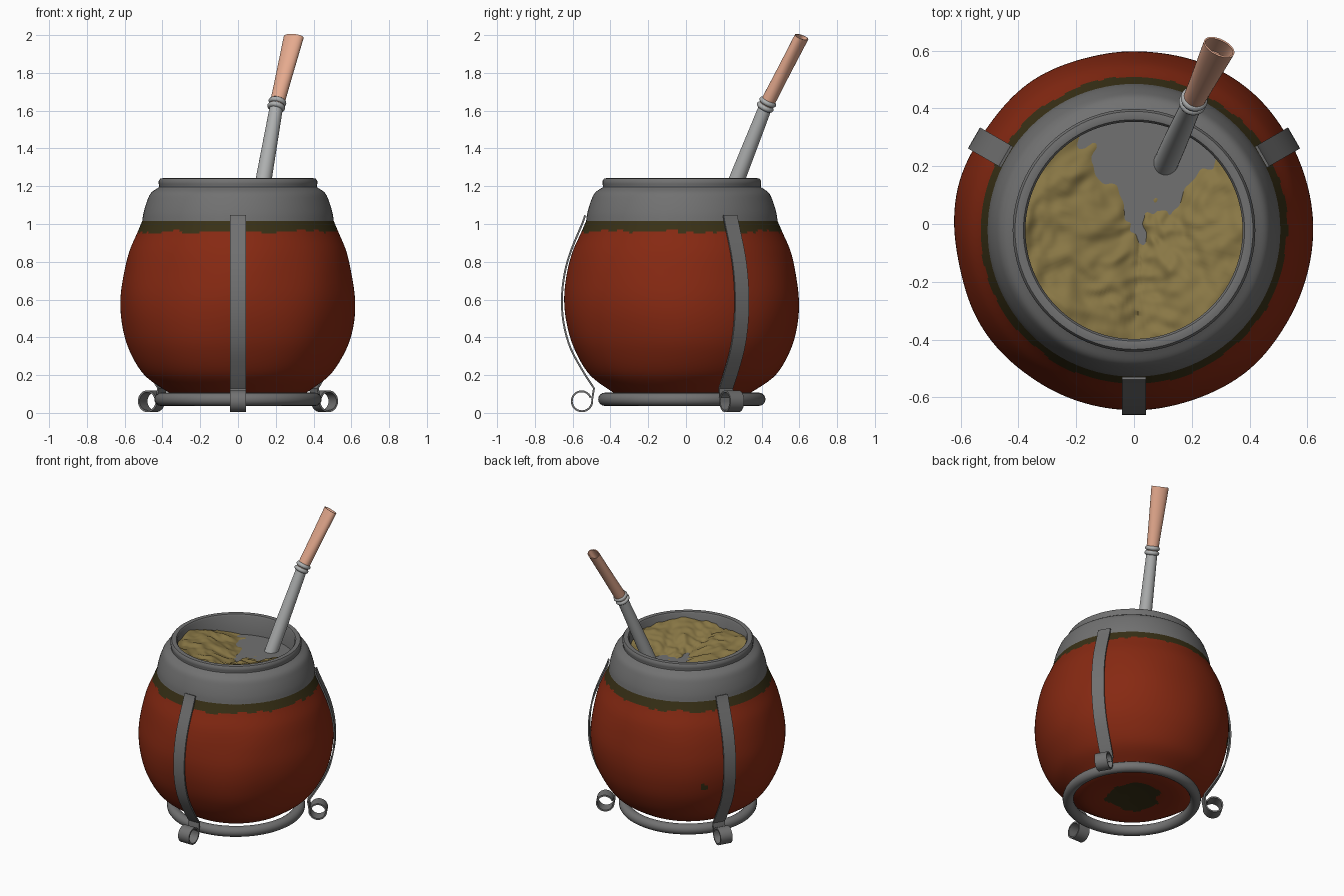
import bpy, bmesh, math
from mathutils import Vector, noise

if "Cube" in bpy.data.objects:
    bpy.data.objects.remove(bpy.data.objects["Cube"])

CY = -0.022  # the gourd's axis sits slightly forward


def material(name, rgb):
    m = bpy.data.materials.new(name)
    m.diffuse_color = (*rgb, 1)
    m.use_nodes = True
    m.node_tree.nodes["Principled BSDF"].inputs["Base Color"].default_value = m.diffuse_color
    return m


RED = material("red gourd", (0.24, 0.022, 0.006))
OLIVE = material("dark olive", (0.04, 0.03, 0.008))
STEEL = material("grey metal", (0.165, 0.165, 0.165))
SILVER = material("light metal", (0.42, 0.43, 0.43))
COPPER = material("salmon copper", (0.78, 0.40, 0.27))
HERB = material("yellow green herb", (0.25, 0.185, 0.06))


def finish(name, bm, mats, angle=40):
    bmesh.ops.recalc_face_normals(bm, faces=bm.faces[:])
    me = bpy.data.meshes.new(name)
    bm.to_mesh(me)
    bm.free()
    ob = bpy.data.objects.new(name, me)
    bpy.context.collection.objects.link(ob)
    for m in mats:
        me.materials.append(m)
    bpy.ops.object.select_all(action='DESELECT')
    ob.select_set(True)
    bpy.context.view_layer.objects.active = ob
    bpy.ops.object.shade_smooth_by_angle(angle=math.radians(angle))
    return ob


def loft(bm, rings, cap_start=False, cap_end=False, closed=False):
    """Skin a list of point rings."""
    loops = [[bm.verts.new(p) for p in ring] for ring in rings]
    n = len(loops[0])
    pairs = list(zip(loops, loops[1:])) + ([(loops[-1], loops[0])] if closed else [])
    for a, b in pairs:
        for i in range(n):
            j = (i + 1) % n
            bm.faces.new((a[i], a[j], b[j], b[i]))
    if cap_start:
        bm.faces.new(loops[0])
    if cap_end:
        bm.faces.new(loops[-1])


def circle(r, z, n):
    return [Vector((r * math.cos(t), CY + r * math.sin(t), z))
            for t in (2 * math.pi * i / n for i in range(n))]


def smooth_curve(pts, steps):
    """Catmull-Rom curve through (radius, height) points."""
    p = [Vector(q) for q in pts]
    p = [2 * p[0] - p[1]] + p + [2 * p[-1] - p[-2]]
    out = []
    for a, b, c, d in zip(p, p[1:], p[2:], p[3:]):
        for s in range(steps):
            t = s / steps
            out.append(0.5 * (2 * b + (c - a) * t + (2 * a - 5 * b + 4 * c - d) * t * t
                              + (3 * b - a - 3 * c + d) * t ** 3))
    return out + [p[-2]]


# Gourd body: lathed, slightly lumpy, painted by height
GOURD = [(0.02, 0.10), (0.12, 0.095), (0.22, 0.085), (0.32, 0.09), (0.40, 0.13), (0.50, 0.21),
         (0.575, 0.34), (0.612, 0.47), (0.622, 0.60), (0.607, 0.73), (0.578, 0.85),
         (0.535, 0.95), (0.505, 1.02)]
bm = bmesh.new()
N = 160
rings = []
for r, z in smooth_curve(GOURD, 8):
    ring = circle(r, z, N)
    for p in ring:
        w = 0.02 * noise.noise(Vector((p.x, p.y, p.z * 0.6)) * 3.0) * min(1, max(0, (1.0 - z) * 4))
        p.x += p.x * w
        p.y += (p.y - CY) * w
    rings.append(ring)
loft(bm, rings, cap_start=True)
for f in bm.faces:
    c = f.calc_center_median()
    ang = Vector((c.x, c.y, 0)).normalized()
    edge = 0.958 + 0.018 * noise.noise(ang * 3) + 0.014 * noise.noise(ang * 11)
    stain = c.z < 0.12 and math.hypot(c.x, c.y - CY) < 0.17 + 0.05 * noise.noise(c * 9)
    spot = (c - Vector((-0.43, 0.41, 0.46))).length < 0.022
    f.material_index = int(c.z > edge or stain or spot)
finish("gourd_body", bm, [RED, OLIVE])

# Metal collar with rolled rim and inner wall
collar = smooth_curve([(0.508, 1.008), (0.50, 1.06), (0.482, 1.12), (0.46, 1.165), (0.418, 1.195)], 5)
collar += [Vector(q) for q in ((0.418, 1.205), (0.42, 1.212), (0.42, 1.228), (0.412, 1.24), (0.396, 1.243),
                               (0.383, 1.24), (0.376, 1.23), (0.376, 1.04), (0.49, 1.008))]
bm = bmesh.new()
loft(bm, [circle(r, z, 96) for r, z in collar], closed=True)
finish("collar", bm, [STEEL])

# Inner floor
bm = bmesh.new()
bm.faces.new([bm.verts.new(p) for p in circle(0.38, 1.10, 96)])
finish("cup_floor", bm, [STEEL])

# Heaped herb with a wedge scooped out around the straw
bm = bmesh.new()
rings = []
for k in range(1, 49):
    ring = circle(0.378 * k / 48, 0, 128)
    for p in ring:
        dx = p.x - 0.02
        slope = 0.66 if dx < 0 else 0.95
        f = abs(dx) - slope * (p.y + 0.04)
        f = 0.11 * math.tanh(f * 2.4)
        swirl = p + 0.06 * noise.noise_vector(p * 4)
        f += 0.022 * noise.noise(swirl * 9) + 0.012 * noise.noise(swirl * Vector((1, 1, 1)).x * 24)
        p.z = 1.103 + f
    rings.append(ring)
loft(bm, rings, cap_start=True)
finish("herb_mound", bm, [HERB], 80)

# Base ring
bm = bmesh.new()
loft(bm, [circle(0.408 + 0.035 * math.cos(a), 0.072 + 0.035 * math.sin(a), 96)
          for a in (2 * math.pi * i / 16 for i in range(16))], closed=True)
finish("base_ring", bm, [STEEL])

# Three straps, each ending in a scrolled foot
path = smooth_curve([(0.512, 1.045), (0.528, 1.00), (0.59, 0.85), (0.622, 0.73), (0.635, 0.60), (0.625, 0.47),
                     (0.588, 0.34), (0.52, 0.215), (0.465, 0.13)], 5)
for i in range(33):
    a = math.radians(170 + 350 * i / 32)
    rad = 0.056 - 0.006 * i / 32
    path.append(Vector((0.53 + rad * math.cos(a), 0.063 + rad * math.sin(a))))
for name, deg in (("front_strap", -90), ("right_strap", 30), ("left_strap", 150)):
    out = Vector((math.cos(math.radians(deg)), math.sin(math.radians(deg)), 0))
    side = Vector((-out.y, out.x, 0)) * 0.042
    rings = []
    for i, p in enumerate(path):
        t = (path[min(i + 1, len(path) - 1)] - path[max(i - 1, 0)]).normalized()
        n = Vector((-t.y, t.x)) * 0.005
        ring = []
        for s, q in ((-1, p + n), (1, p + n), (1, p - n), (-1, p - n)):
            ring.append(out * q.x + side * s + Vector((0, CY, q.y)))
        rings.append(ring)
    bm = bmesh.new()
    loft(bm, rings, True, True)
    finish(name, bm, [STEEL])

# Drinking straw: sections measured along a leaning, slightly bent line
FOOT, BEND, TIP = Vector((0.105, 0.20, 1.06)), Vector((0.205, 0.425, 1.63)), Vector((0.295, 0.612, 1.99))


def tube(name, start, end, sections, mat, caps=(True, True)):
    """sections: (fraction along, half width, half depth)"""
    d = (end - start).normalized()
    wide = d.cross(Vector((0, 0, 1))).normalized()
    deep = wide.cross(d)
    bm = bmesh.new()
    loft(bm, [[start.lerp(end, t) + wide * w * math.cos(a) + deep * h * math.sin(a)
               for a in (2 * math.pi * i / 32 for i in range(32))] for t, w, h in sections], *caps)
    return finish(name, bm, [mat])


tube("straw_stem", FOOT, BEND, [(0, 0.043, 0.043), (0.35, 0.042, 0.042), (1, 0.035, 0.035)], SILVER)
for name, c in (("lower_band", -0.012), ("upper_band", 0.018)):
    mid = BEND + (TIP - BEND).normalized() * c
    half = (TIP - BEND).normalized() * 0.014
    tube(name, mid - half, mid + half, [(0, 0.038, 0.038), (0.2, 0.045, 0.045), (0.5, 0.048, 0.048),
                                        (0.8, 0.045, 0.045), (1, 0.038, 0.038)], SILVER)
# Flattened mouthpiece with a hollow end
tube("mouthpiece", BEND, TIP, [(0, 0.038, 0.038), (0.3, 0.043, 0.036), (0.65, 0.05, 0.034), (1, 0.057, 0.033),
                               (1, 0.052, 0.027), (0.8, 0.045, 0.025)], COPPER)
